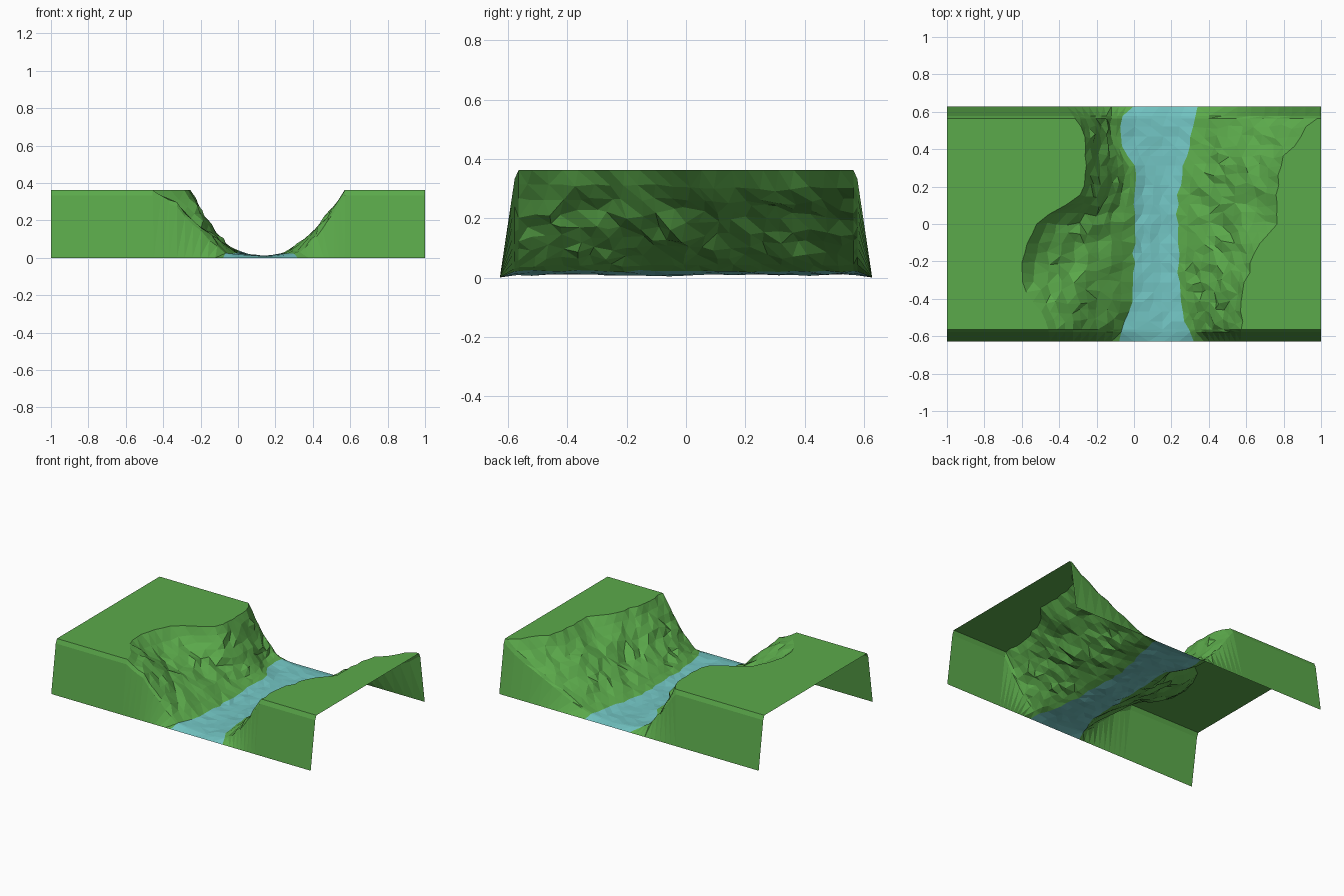
import bpy, bmesh, random
from mathutils import Vector, noise

if "Cube" in bpy.data.objects:
    bpy.data.objects.remove(bpy.data.objects["Cube"])

random.seed(4)
TOP = 0.362     # plateau height
EDGE = 0.628    # half depth

# Plan outlines: (y, x) control points of the two rims and the two river banks
RIM_L = [(-.63, -.45), (-.54, -.46), (-.42, -.53), (-.3, -.61), (-.1, -.57), (0, -.52), (.07, -.44),
         (.12, -.32), (.2, -.265), (.4, -.25), (.5, -.26), (.57, -.32), (.63, -.36)]
BANK_L = [(-.63, -.08), (-.5, -.05), (-.4, 0), (.1, 0), (.3, .01), (.4, -.06), (.5, -.08), (.58, -.06), (.63, 0)]
BANK_R = [(-.63, .32), (-.5, .27), (-.4, .24), (0, .23), (.2, .24), (.35, .28), (.63, .34)]
RIM_R = [(-.63, .57), (-.4, .58), (-.3, .6), (-.2, .63), (-.1, .68), (0, .76), (.35, .78),
         (.42, .87), (.53, .92), (.57, .99), (.63, .99)]
# Wall profiles: (distance from bank to rim, height share)
STEEP = [(0, .1), (.2, .17), (.45, .38), (.8, .77), (1, 1)]
BROAD = [(0, .07), (.15, .23), (.44, .54), (.64, .76), (.8, .89), (1, 1)]
LEDGE = [(0, .07), (.15, .2), (.44, .47), (.72, .66), (.87, .77), (1, 1)]
RIGHT = [(0, .06), (.15, .13), (.46, .37), (.82, .77), (1, 1)]
SHELF = [(0, .06), (.15, .13), (.45, .42), (.58, .58), (.85, .77), (1, 1)]


def lerp(points, v):
    for (a, p), (b, q) in zip(points, points[1:]):
        if v <= b:
            return p + (q - p) * max(0, v - a) / (b - a)
    return points[-1][1]


def blend(p, q, f):
    f = min(1, max(0, f))
    return p * (1 - f) + q * f


def left_height(y, t):
    front = blend(lerp(BROAD, t), lerp(LEDGE, t), (y + .4) / .2)
    return TOP * blend(front, lerp(STEEP, t), (y + .02) / .16)


def right_height(y, t):
    return TOP * blend(lerp(RIGHT, t), lerp(SHELF, t), (y + .1) / .3)


def rough(x, y, s):
    return noise.noise(Vector((x * s, y * s, 2.7)))


N_WALL, N_RIVER = 9, 5
ROWS = [-EDGE, -.578, -.565] + [-.52 + 1.04 * i / 20 for i in range(21)] + [.565, .578, EDGE]
SKIRT = [(.565, 1), (.578, .92), (EDGE, 0)]           # sloping front and back sides


def row_points(y):
    """One cross-section: plateau, left wall, river, right wall, plateau."""
    rl, bl, br, rr = (lerp(c, y) for c in (RIM_L, BANK_L, BANK_R, RIM_R))
    inner = abs(y) < .54
    skirt = lerp(SKIRT, abs(y))
    jit = .015 if inner else 0
    pts = []
    for i in range(N_WALL + 1):                       # left wall, rim to bank
        t = 1 - i / N_WALL
        pts.append((bl + (rl - bl) * t, y, left_height(y, t), t))
    for i in range(1, N_RIVER):                       # river bed
        s = i / N_RIVER
        pts.append((bl + (br - bl) * s, y, .008 + .024 * abs(s - .6), 0))
    for i in range(N_WALL + 1):                       # right wall, bank to rim
        t = i / N_WALL
        pts.append((br + (rr - br) * t, y, right_height(y, t), t))
    out = [Vector((-1, y, TOP * skirt))]
    for x, yy, z, t in pts:
        if 0 < t < 1:                                 # craggy walls
            amp = min(t, 1 - t, .25) * 4
            z += amp * (.02 * rough(x, y, 9) + random.uniform(-.01, .01))
            z = min(TOP, max(.012, z))
            x += random.uniform(-jit, jit) * amp
            yy += random.uniform(-jit, jit)
        elif inner:                                   # uneven rims, banks and water
            x += random.uniform(-.01, .01)
            if t == 0:
                z = max(.004, z + random.uniform(-.004, .004))
        out.append(Vector((x, yy, z * skirt)))
    out.append(Vector((1, y, TOP * skirt)))
    return out


def material(name, rgb):
    m = bpy.data.materials.new(name)
    m.diffuse_color = (*rgb, 1)
    m.use_nodes = True
    m.node_tree.nodes["Principled BSDF"].inputs["Base Color"].default_value = m.diffuse_color
    return m


GRASS = material("grass green", (.105, .40, .07))
WATER = material("water blue", (.17, .56, .55))
grid = [row_points(y) for y in ROWS]
first, last = N_WALL + 1, N_WALL + 1 + N_RIVER        # river columns


def strip(name, c0, c1, mat):
    """Open surface sheet made from columns c0..c1 of the cross-sections."""
    bm = bmesh.new()
    vs = [[bm.verts.new(p) for p in row[c0:c1 + 1]] for row in grid]
    for a, b in zip(vs, vs[1:]):
        for i in range(c1 - c0):
            bm.faces.new((a[i], a[i + 1], b[i + 1], b[i]))
    # triangulate for a faceted look
    bmesh.ops.triangulate(bm, faces=bm.faces[:], quad_method='SHORT_EDGE')
    me = bpy.data.meshes.new(name)
    bm.to_mesh(me)
    bm.free()
    me.materials.append(mat)
    ob = bpy.data.objects.new(name, me)
    bpy.context.collection.objects.link(ob)


strip("left_bank", 0, first, GRASS)
strip("river", first, last, WATER)
strip("right_bank", last, len(grid[0]) - 1, GRASS)
